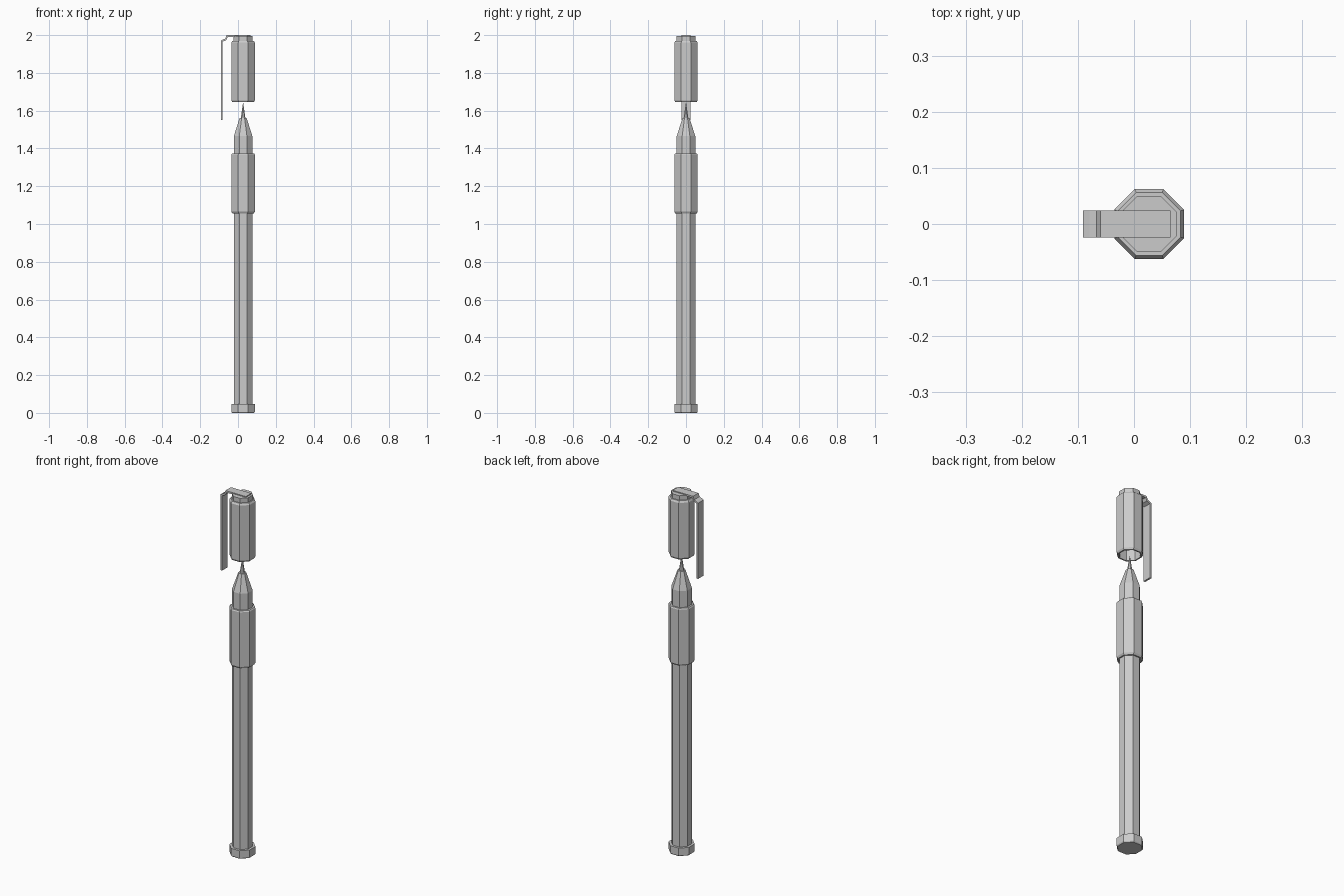
import bpy
import bmesh
import math

cube = bpy.data.objects.get("Cube")
if cube:
    bpy.data.objects.remove(cube)

AXIS_X = 0.027   # pen axis, shifted because the clip sticks out to one side
SIDES = 8

grey = bpy.data.materials.new("plain_grey")
grey.use_nodes = True
colour = (0.6, 0.6, 0.6, 1)
grey.diffuse_color = colour
grey.node_tree.nodes["Principled BSDF"].inputs["Base Color"].default_value = colour


def finish(name, bm):
    bmesh.ops.recalc_face_normals(bm, faces=bm.faces)
    mesh = bpy.data.meshes.new(name)
    bm.to_mesh(mesh)
    bm.free()
    mesh.materials.append(grey)
    obj = bpy.data.objects.new(name, mesh)
    bpy.context.collection.objects.link(obj)
    return obj


def octagon_part(name, profile):
    """Turn (flat-to-axis distance, height) pairs into an eight-sided closed part."""
    bm = bmesh.new()
    rings = []
    for apothem, z in profile:
        r = apothem / math.cos(math.pi / SIDES)
        angles = [(i + 0.5) * math.tau / SIDES for i in range(SIDES)]
        rings.append([bm.verts.new((AXIS_X + r * math.cos(a), r * math.sin(a), z))
                      for a in angles])
    for low, high in zip(rings, rings[1:]):
        for i in range(SIDES):
            j = (i + 1) % SIDES
            bm.faces.new((low[i], low[j], high[j], high[i]))
    bm.faces.new(rings[0])
    bm.faces.new(rings[-1])
    return finish(name, bm)


def strip(name, outline, half_width):
    """Extrude a side outline of (x, z) points across y."""
    bm = bmesh.new()
    face = bm.faces.new([bm.verts.new((x, -half_width, z)) for x, z in outline])
    new = bmesh.ops.extrude_face_region(bm, geom=[face])["geom"]
    moved = [v for v in new if isinstance(v, bmesh.types.BMVert)]
    bmesh.ops.translate(bm, verts=moved, vec=(0, 2 * half_width, 0))
    return finish(name, bm)


# Barrel, end plug and grip
octagon_part("end_plug", [(0.058, 0), (0.062, 0.006), (0.062, 0.046)])
octagon_part("barrel", [(0.049, 0.04), (0.049, 1.07)])
octagon_part("grip", [(0.056, 1.055), (0.062, 1.065), (0.062, 1.368), (0.058, 1.374)])

# Writing end
octagon_part("nose_cone", [(0.049, 1.36), (0.049, 1.465), (0.019, 1.56)])
octagon_part("writing_tip", [(0.013, 1.555), (0.001, 1.64)])

# Cap, hollow from below
octagon_part("cap", [(0.05, 1.95), (0.05, 1.645), (0.057, 1.645), (0.062, 1.655),
                     (0.062, 1.96), (0.056, 1.97)])
octagon_part("cap_knob", [(0.05, 1.965), (0.05, 1.995)])

# Clip: plate on the knob, stepped bend and long hanging arm
strip("clip", [(0.065, 2.0), (-0.06, 2.0), (-0.067, 1.982), (-0.079, 1.977),
               (-0.091, 1.97), (-0.091, 1.55), (-0.081, 1.55), (-0.081, 1.965),
               (-0.062, 1.974), (-0.054, 1.99), (0.065, 1.99)], 0.024)
